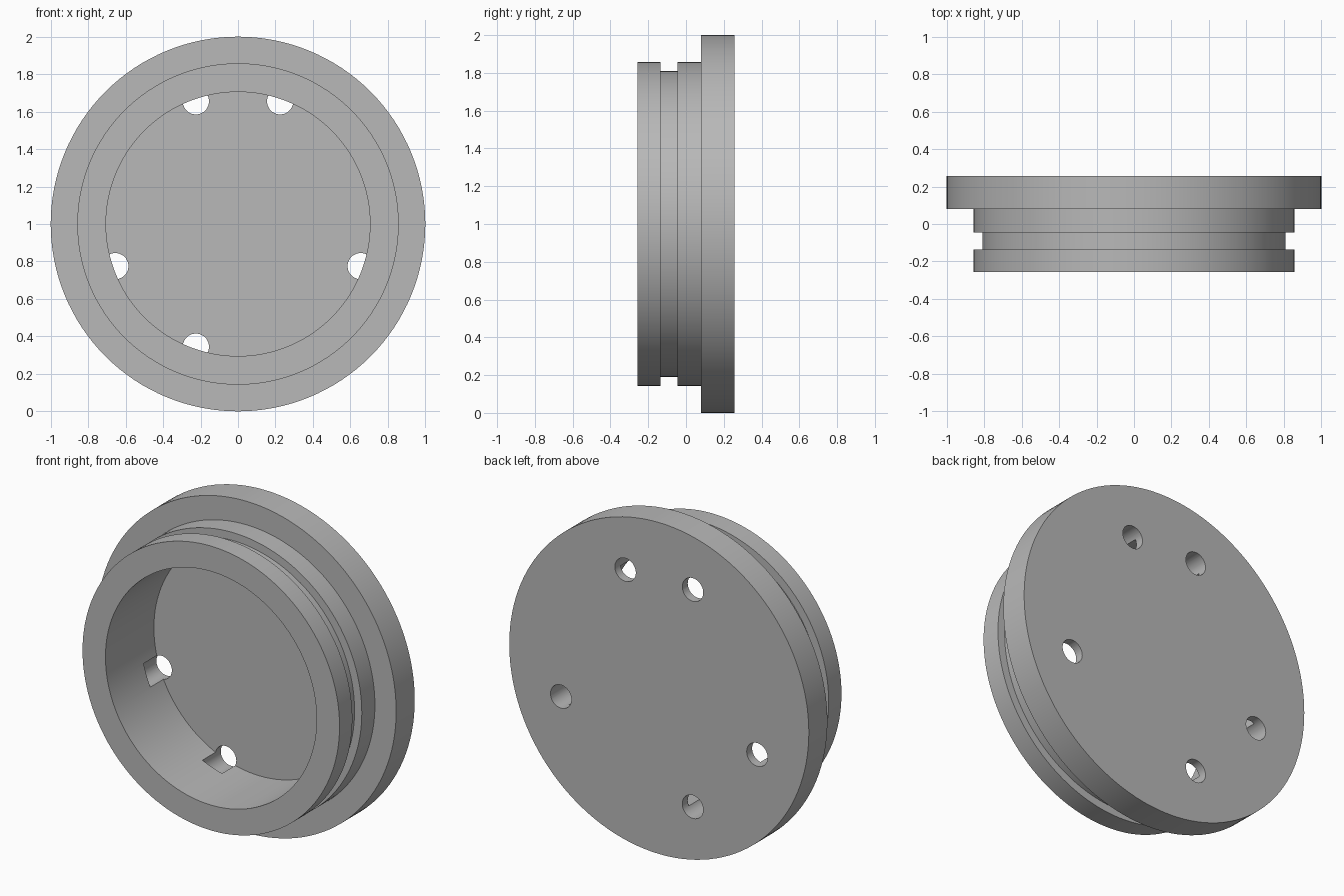
import bpy, bmesh, math
from mathutils import Matrix, Vector

cube = bpy.data.objects.get("Cube")
if cube:
    bpy.data.objects.remove(cube, do_unlink=True)

CENTRE_Z = 1.0
BACK, FLOOR, FLANGE_FRONT = 0.257, 0.205, 0.08
HOLE_RADIUS = 0.07

# Single grey material
grey = bpy.data.materials.new("plain grey")
grey.use_nodes = True
colour = (0.48, 0.48, 0.48, 1)
grey.diffuse_color = colour
grey.node_tree.nodes["Principled BSDF"].inputs["Base Color"].default_value = colour


def make_object(name, bm):
    bmesh.ops.recalc_face_normals(bm, faces=bm.faces)
    mesh = bpy.data.meshes.new(name)
    bm.to_mesh(mesh)
    bm.free()
    obj = bpy.data.objects.new(name, mesh)
    bpy.context.collection.objects.link(obj)
    mesh.materials.append(grey)
    return obj


# Turned body: (radius, depth) from the recess floor round to the back face
profile = [(0, FLOOR), (0.705, FLOOR), (0.705, -BACK), (0.858, -BACK),
           (0.858, -0.135), (0.81, -0.135), (0.81, -0.045), (0.858, -0.045),
           (0.858, FLANGE_FRONT), (1, FLANGE_FRONT), (1, BACK), (0, BACK)]
bm = bmesh.new()
points = [bm.verts.new((r, y, CENTRE_Z)) for r, y in profile]
edges = [bm.edges.new(pair) for pair in zip(points, points[1:])]
bmesh.ops.spin(bm, geom=points + edges, cent=(0, 0, CENTRE_Z), axis=(0, 1, 0),
               angle=math.tau, steps=128, use_merge=True)
bmesh.ops.remove_doubles(bm, verts=bm.verts, dist=0.0001)
body = make_object("flanged_cap", bm)

# Screw holes, stopping blind inside the wall at the flange front
bm = bmesh.new()
length = BACK + 0.1 - FLANGE_FRONT
for x, z in [(-0.225, 0.655), (0.225, 0.655), (-0.655, -0.225),
             (0.655, -0.225), (-0.225, -0.655)]:
    place = Matrix.Translation(Vector((x, FLANGE_FRONT + length / 2, CENTRE_Z + z)))
    bmesh.ops.create_cone(bm, cap_ends=True, segments=40, radius1=HOLE_RADIUS,
                          radius2=HOLE_RADIUS, depth=length,
                          matrix=place @ Matrix.Rotation(math.pi / 2, 4, 'X'))
cutter = make_object("hole_cutter", bm)
cutter.hide_render = True

cut = body.modifiers.new("screw_holes", 'BOOLEAN')
cut.operation = 'DIFFERENCE'
cut.solver = 'EXACT'
cut.object = cutter

# Apply the cut and smooth the round walls
bpy.ops.object.select_all(action='DESELECT')
body.select_set(True)
bpy.context.view_layer.objects.active = body
bpy.ops.object.modifier_apply(modifier=cut.name)
bpy.data.objects.remove(cutter, do_unlink=True)
bpy.ops.object.shade_smooth_by_angle(angle=math.radians(30))
